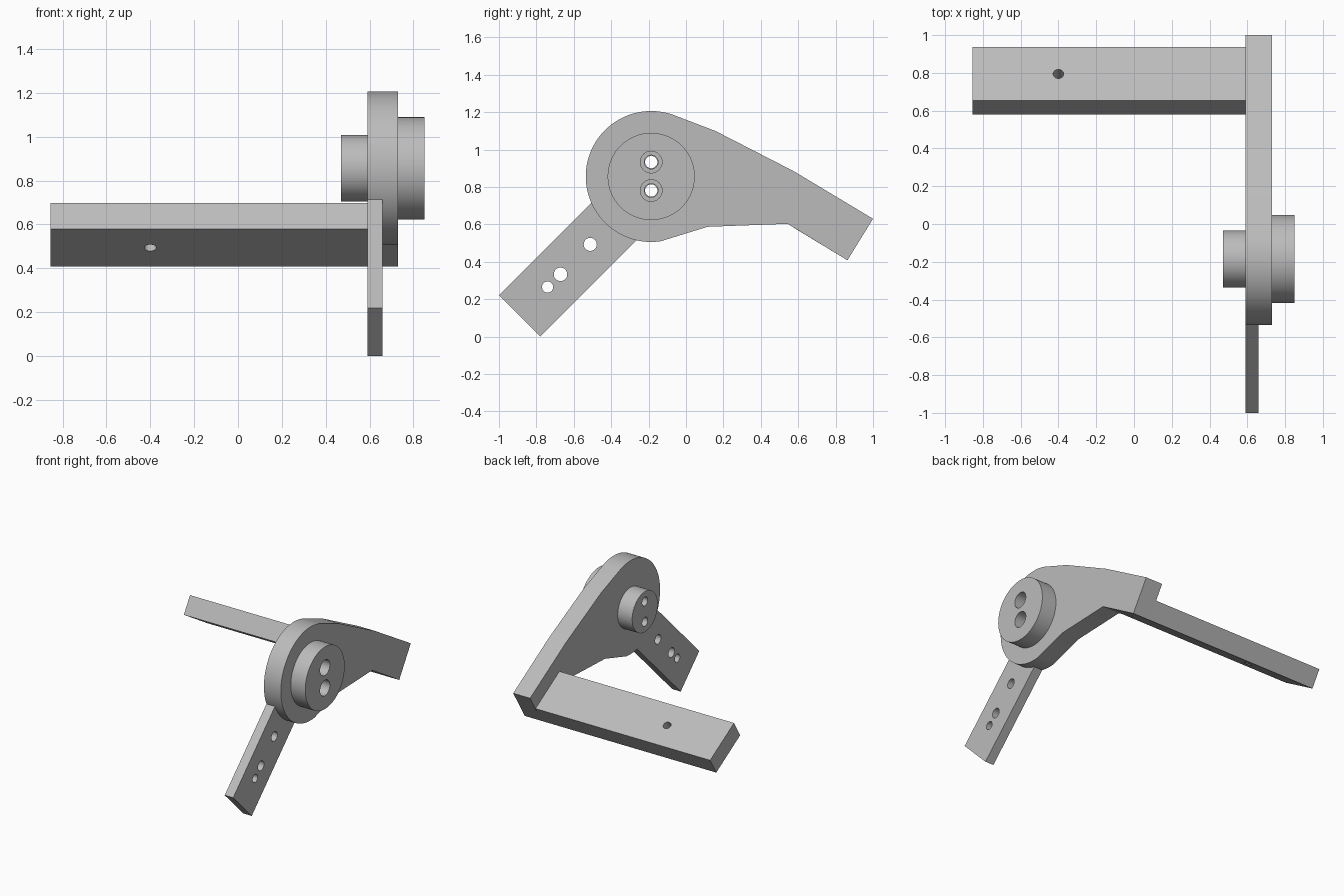
import bpy, bmesh
from math import sin, cos, tau, radians, atan2
from mathutils import Matrix, Vector

if "Cube" in bpy.data.objects:
    bpy.data.objects.remove(bpy.data.objects["Cube"])

grey = bpy.data.materials.new("plain grey")
grey.use_nodes = True
grey.diffuse_color = (0.5, 0.5, 0.5, 1)
grey.node_tree.nodes["Principled BSDF"].inputs["Base Color"].default_value = (0.5, 0.5, 0.5, 1)


def arc(centre, radius, start=0.0, end=tau, steps=64):
    """Points along an arc; a full turn leaves out the repeated last point."""
    count = steps if end - start >= tau else steps + 1
    angles = [start + (end - start) * i / steps for i in range(count)]
    return [(centre[0] + radius * cos(a), centre[1] + radius * sin(a)) for a in angles]


def slab(name, outline, holes, thickness, frame):
    """Extrude an outline with round holes from local z = 0 to the thickness."""
    curve = bpy.data.curves.new(name, "CURVE")
    curve.dimensions = "2D"
    curve.fill_mode = "BOTH"
    curve.extrude = thickness / 2
    for loop in [outline] + [arc(c, r, steps=32) for c, r in holes]:
        spline = curve.splines.new("POLY")
        spline.points.add(len(loop) - 1)
        for point, (u, v) in zip(spline.points, loop):
            point.co = (u, v, 0, 1)
        spline.use_cyclic_u = True
    source = bpy.data.objects.new(name, curve)
    bpy.context.collection.objects.link(source)
    bpy.context.view_layer.update()
    mesh = bpy.data.meshes.new_from_object(
        source.evaluated_get(bpy.context.evaluated_depsgraph_get()))
    bpy.data.objects.remove(source)
    bpy.data.curves.remove(curve)

    # Weld the caps to the walls and place the solid
    bm = bmesh.new()
    bm.from_mesh(mesh)
    bmesh.ops.remove_doubles(bm, verts=bm.verts, dist=0.0001)
    bmesh.ops.transform(bm, verts=bm.verts,
                        matrix=frame @ Matrix.Translation((0, 0, thickness / 2)))
    bmesh.ops.recalc_face_normals(bm, faces=bm.faces)
    bm.to_mesh(mesh)
    bm.free()
    mesh.name = name
    mesh.materials.clear()
    mesh.materials.append(grey)
    obj = bpy.data.objects.new(name, mesh)
    bpy.context.collection.objects.link(obj)
    bpy.ops.object.select_all(action="DESELECT")
    obj.select_set(True)
    bpy.context.view_layer.objects.active = obj
    bpy.ops.object.shade_smooth_by_angle(angle=radians(20))
    return obj


def frame(origin, u, v, w):
    m = Matrix((u, v, w)).transposed().to_4x4()
    m.translation = Vector(origin)
    return m


def side_frame(x):
    """Profiles in (y, z), extruded towards +x."""
    return frame((x, 0, 0), (0, 1, 0), (0, 0, 1), (1, 0, 0))


hub = (-0.186, 0.856)
bolts = [(hub[0], 0.933), (hub[0], 0.781)]


def bolt_holes(radius):
    return [(c, radius) for c in bolts]


# Side plate: round hub end tapering into a bent arm
top_angle = atan2(0.329, 0.116)
bottom_angle = atan2(-0.346, 0.05) + tau
plate = arc(hub, 0.35, top_angle, bottom_angle)
plate += [(0.115, 0.587), (0.543, 0.603), (0.863, 0.408),
          (1.0, 0.63), (0.575, 0.885), (0.158, 1.099)]
slab("side_plate", plate, bolt_holes(0.037), 0.14, side_frame(0.59))

# Hub discs on both sides of the plate
slab("outer_hub_disc", arc(hub, 0.233), bolt_holes(0.058), 0.12, side_frame(0.73))
slab("inner_hub_boss", arc(hub, 0.151), bolt_holes(0.033), 0.12, side_frame(0.47))

# Lever running down and forward at 45 degrees
lever = [(-1, 0.22), (-0.78, 0), (-0.18, 0.6), (-0.4, 0.82)]
lever_holes = [((-0.512, 0.493), 0.035), ((-0.671, 0.333), 0.036), ((-0.74, 0.265), 0.03)]
slab("lever", lever, lever_holes, 0.07, side_frame(0.59))

# Tilted cross bar with one hole through its flat face
tilt = radians(31.2)
width = 0.33
bar = [(-0.855, 0), (0.59, 0), (0.59, width), (-0.855, width)]
slab("cross_bar", bar, [((-0.4, width / 2), 0.028)], 0.14,
     frame((0, 0.581, 0.579), (1, 0, 0), (0, cos(tilt), -sin(tilt)), (0, sin(tilt), cos(tilt))))
